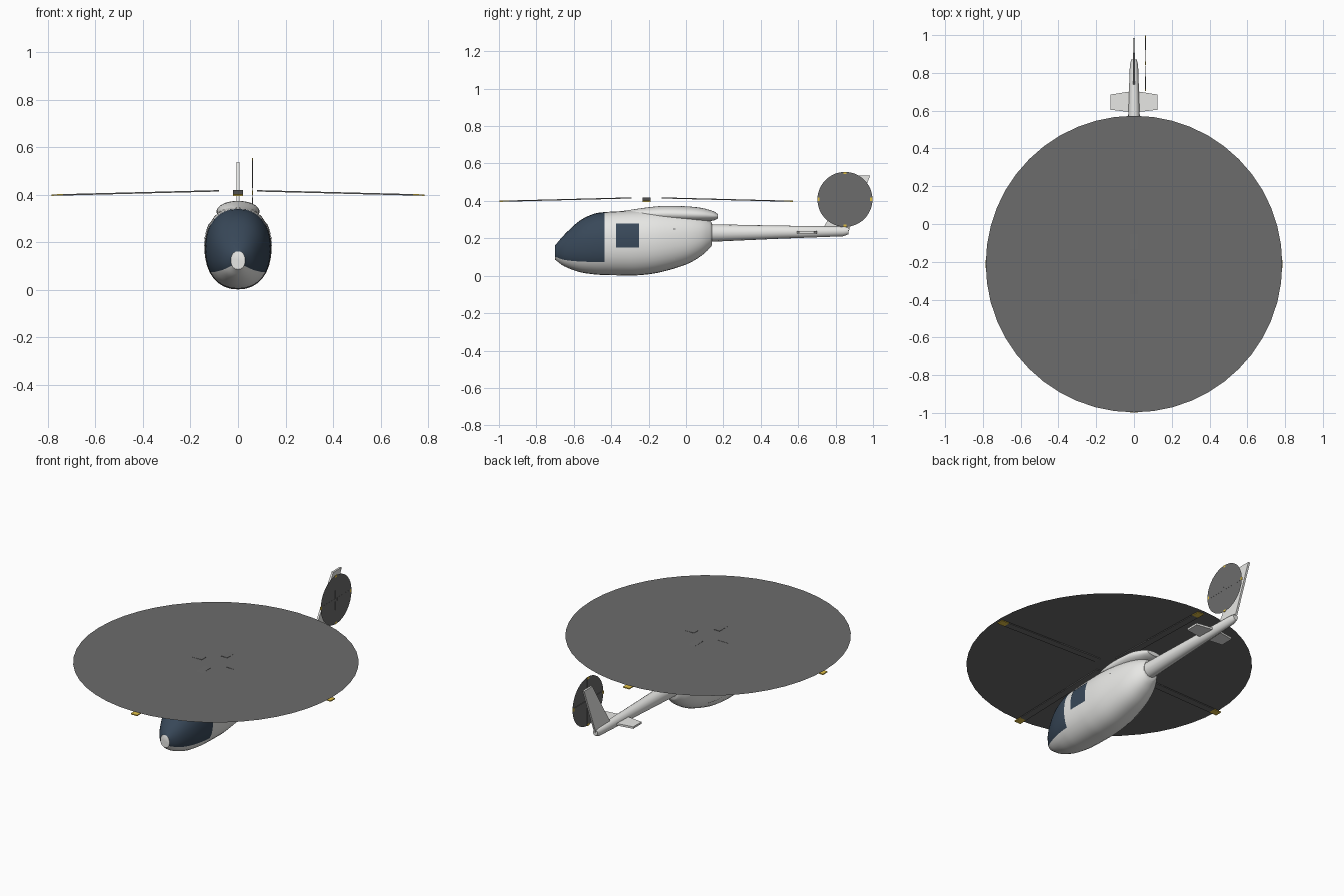
import bpy, bmesh, math
from mathutils import Matrix, Vector

cube = bpy.data.objects.get("Cube")
if cube:
    bpy.data.objects.remove(cube)


def material(name, rgb):
    m = bpy.data.materials.new(name)
    m.use_nodes = True
    m.diffuse_color = (*rgb, 1)
    m.node_tree.nodes["Principled BSDF"].inputs["Base Color"].default_value = (*rgb, 1)
    return m


WHITE = material("body_white", (0.8, 0.8, 0.78))
GLASS = material("tinted_glass", (0.04, 0.065, 0.1))
GREY = material("rotor_grey", (0.15, 0.15, 0.15))
YELLOW = material("tip_yellow", (0.75, 0.52, 0.06))


def finish(name, bm, mats, smooth=False, normals=True):
    if normals:
        bmesh.ops.recalc_face_normals(bm, faces=bm.faces)
    mesh = bpy.data.meshes.new(name)
    bm.to_mesh(mesh)
    bm.free()
    for m in mats:
        mesh.materials.append(m)
    ob = bpy.data.objects.new(name, mesh)
    bpy.context.collection.objects.link(ob)
    if smooth:
        bpy.context.view_layer.objects.active = ob
        ob.select_set(True)
        bpy.ops.object.shade_smooth_by_angle(angle=math.radians(40))
        ob.select_set(False)
    return ob


def resample(knots, steps=4):
    """Catmull-Rom through (y, bottom, top, half width) stations."""
    pts = [Vector(k) for k in knots]
    pts = [2 * pts[0] - pts[1]] + pts + [2 * pts[-1] - pts[-2]]
    out = []
    for a, b, c, d in zip(pts, pts[1:], pts[2:], pts[3:]):
        for i in range(steps):
            t = i / steps
            out.append(0.5 * (2 * b + (c - a) * t + (2 * a - 5 * b + 4 * c - d) * t ** 2
                              + (3 * b - a - 3 * c + d) * t ** 3))
    return out + [pts[-2]]


SQUARE = 0.9   # superellipse power, 1 is a plain ellipse


def bend(v, p):
    return math.copysign(abs(v) ** p, v)


def loft(name, stations, mats, segs=32, power=1.0, rule=None):
    bm = bmesh.new()
    rings = []
    for y, lo, hi, w in stations:
        mid, r = (lo + hi) / 2, (hi - lo) / 2
        ring = []
        for i in range(segs):
            a = math.tau * i / segs
            ring.append(bm.verts.new((w * bend(math.cos(a), power), y,
                                      mid + r * bend(math.sin(a), power))))
        rings.append(ring)
    for j, (p, q) in enumerate(zip(rings, rings[1:])):
        y_mid = (stations[j][0] + stations[j + 1][0]) / 2
        for i in range(segs):
            k = (i + 1) % segs
            f = bm.faces.new((p[i], p[k], q[k], q[i]))
            if rule:
                f.material_index = rule(y_mid, (i + 0.5) / segs * 360)
    bm.faces.new(rings[0])
    bm.faces.new(rings[-1])
    return finish(name, bm, mats, True)


# Fuselage with wraparound windscreen
body = resample([(-.70, .086, .162, .03), (-.65, .05, .22, .072), (-.57, .02, .293, .11),
                 (-.495, .008, .33, .13), (-.435, .004, .34, .137), (-.33, .002, .346, .14),
                 (-.25, .003, .35, .14), (-.14, .018, .35, .135), (0, .06, .335, .112),
                 (.08, .105, .315, .087), (.125, .145, .295, .06), (.14, .165, .28, .045)])
loft("fuselage", body, [WHITE, GLASS], power=SQUARE,
     rule=lambda y, a: int(y < -.435 and (a < 180 + 33.75 or a > 360 - 33.75)))

# Engine cowling
loft("engine_cowling", resample([(-.34, .30, .346, .03), (-.2, .29, .366, .075),
                                 (-.09, .285, .374, .09), (.06, .286, .366, .085),
                                 (.14, .294, .347, .06), (.17, .305, .33, .042)]), [WHITE])

# Tail boom
loft("tail_boom", [(.1, .18, .276, .045), (.5, .198, .268, .033),
                   (.84, .211, .263, .022), (.87, .222, .258, .015)], [WHITE], segs=16)


def side_x(y, z):
    """Half width of the fuselage at a height."""
    for a, b in zip(body, body[1:]):
        if a[0] <= y <= b[0]:
            _, lo, hi, w = a.lerp(b, (y - a[0]) / (b[0] - a[0]))
            s = abs(z - (lo + hi) / 2) / ((hi - lo) / 2)
            return w * max(0, 1 - s ** (2 / SQUARE)) ** (SQUARE / 2)


def side_plate(name, y0, y1, z0, z1, mat, sign, lift=0.003, n=8):
    """Thin plate that follows the fuselage side."""
    bm = bmesh.new()
    grid = []
    for i in range(n + 1):
        y = y0 + (y1 - y0) * i / n
        grid.append([])
        for j in range(n + 1):
            z = z0 + (z1 - z0) * j / n
            grid[i].append(bm.verts.new((sign * (side_x(y, z) + lift), y, z)))
    for i in range(n):
        for j in range(n):
            quad = [grid[i][j], grid[i + 1][j], grid[i + 1][j + 1], grid[i][j + 1]]
            bm.faces.new(quad if sign > 0 else quad[::-1])
    finish(name, bm, [mat], True, normals=False)


# Cabin windows, door edges and handles on both sides
for side, s in (("left", 1), ("right", -1)):
    side_plate(side + "_window", -.375, -.25, .15, .278, GLASS, s)
    side_plate(side + "_door_sill", -.165, -.06, .088, .092, WHITE, s)
    side_plate(side + "_door_edge", -.064, -.06, .088, .15, WHITE, s)
    side_plate(side + "_door_handle", -.07, -.055, .247, .253, GREY, s)


def prism(name, outline, thickness, place):
    """Flat outline given thickness; place maps (u, v, depth) to space."""
    bm = bmesh.new()
    lo, hi = [[bm.verts.new(place(u, v, d)) for u, v in outline]
              for d in (-thickness / 2, thickness / 2)]
    bm.faces.new(lo)
    bm.faces.new(hi)
    n = len(outline)
    for i in range(n):
        k = (i + 1) % n
        bm.faces.new((lo[i], lo[k], hi[k], hi[i]))
    finish(name, bm, [WHITE])


# Tail surfaces
prism("tail_fin", [(.73, .25), (.865, .225), (.985, .537), (.905, .537)], .012,
      lambda u, v, d: (d, u, v))
prism("stabilizer", [(0, .59), (.125, .605), (.125, .685), (0, .705),
                     (-.125, .685), (-.125, .605)], .012,
      lambda u, v, d: (u, v, .233 + d))


def rotor(name, radius, root, chord, tip, droop, thick, disc_z, matrix):
    """Swept disc plus four drooping blades with coloured tips."""
    bm = bmesh.new()
    bmesh.ops.create_circle(bm, cap_ends=True, segments=48, radius=radius,
                            matrix=matrix @ Matrix.Translation((0, 0, disc_z)))
    finish(name + "_disc", bm, [GREY], normals=False)
    bm = bmesh.new()
    for k in range(4):
        turn = matrix @ Matrix.Rotation(k * math.pi / 2, 4, 'Z')
        rings = []
        for r in (root, radius - tip, radius):
            z = -droop * (r - root) / (radius - root)
            rings.append([bm.verts.new(turn @ Vector((r, c * chord / 2, z + h * thick / 2)))
                          for c, h in ((-1, -1), (1, -1), (1, 1), (-1, 1))])
        for j in range(2):
            for i in range(4):
                m = (i + 1) % 4
                f = bm.faces.new((rings[j][i], rings[j][m], rings[j + 1][m], rings[j + 1][i]))
                f.material_index = j
        bm.faces.new(rings[0])
        bm.faces.new(rings[-1]).material_index = 1
    finish(name + "_blades", bm, [GREY, YELLOW])


# Main rotor lies flat, tail rotor stands on the left of the fin
rotor("main_rotor", .785, .08, .042, .05, .018, .006, .001,
      Matrix.Translation((0, -.212, .416)))
rotor("tail_rotor", .147, .01, .018, .012, .001, .004, .001,
      Matrix.Translation((.062, .85, .408)) @ Matrix.Rotation(math.pi / 2, 4, 'Y'))
